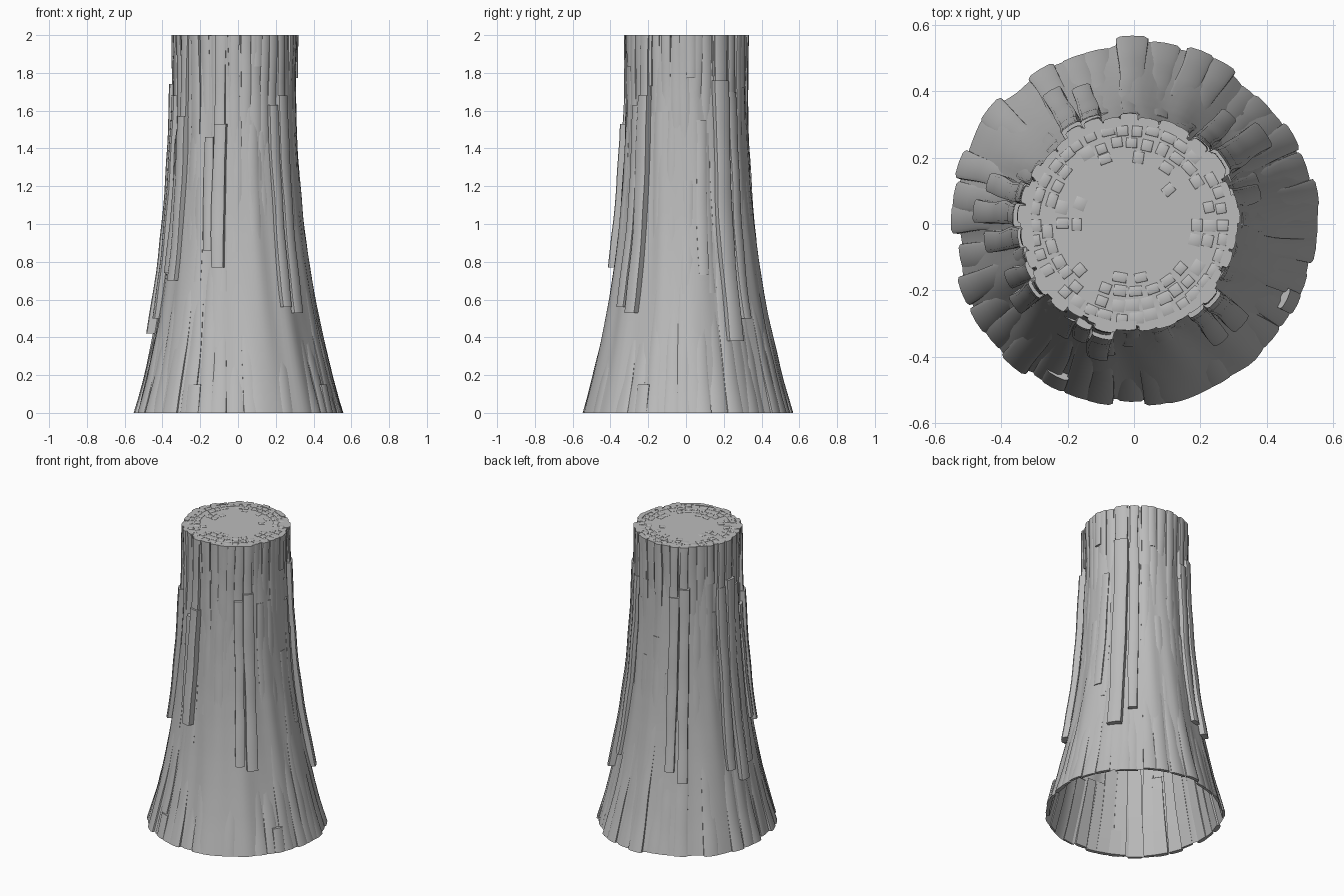
import bpy, bmesh, math, random
from math import sin, cos, radians, pi

cube = bpy.data.objects.get("Cube")
if cube:
    bpy.data.objects.remove(cube, do_unlink=True)
random.seed(7)
rnd = random.uniform

grey = bpy.data.materials.new("bark_grey")
grey.use_nodes = True
colour = (0.5, 0.5, 0.5, 1)
grey.diffuse_color = colour
grey.node_tree.nodes["Principled BSDF"].inputs["Base Color"].default_value = colour

# Flared trunk profile: (height, radius)
PROFILE = [(0, .54), (.2, .49), (.4, .447), (.6, .41), (.8, .38), (1, .356),
           (1.2, .339), (1.4, .326), (1.7, .313), (2, .31)]


def radius(z):
    for (z0, r0), (z1, r1) in zip(PROFILE, PROFILE[1:]):
        if z <= z1:
            return r0 + (r1 - r0) * (z - z0) / (z1 - z0)
    return PROFILE[-1][1]


def surface(a, z):
    """Trunk radius with the gentle lumps that fade upwards."""
    k = max(0, 1 - z / 1.3)
    return (radius(z) + (.003 + .007 * k) * sin(5 * a + 1)
            + (.002 + .005 * k) * sin(13 * a) + .002 * sin(21 * a + 3 * z))


def point(bm, a, r, side, z):
    """Vertex at direction a, distance r and sideways shift; the trunk leans slightly."""
    lean = -.014 * min(1, z)
    return bm.verts.new((r * cos(a) - side * sin(a) + lean, r * sin(a) + side * cos(a), z))


def finish(bm, name, angle=30):
    bmesh.ops.recalc_face_normals(bm, faces=bm.faces)
    mesh = bpy.data.meshes.new(name)
    bm.to_mesh(mesh)
    bm.free()
    mesh.materials.append(grey)
    ob = bpy.data.objects.new(name, mesh)
    bpy.context.collection.objects.link(ob)
    bpy.ops.object.select_all(action='DESELECT')
    ob.select_set(True)
    bpy.context.view_layer.objects.active = ob
    bpy.ops.object.shade_smooth_by_angle(angle=radians(angle))


def bridge(bm, a, b):
    n = len(a)
    for i in range(n):
        bm.faces.new((a[i], a[(i + 1) % n], b[(i + 1) % n], b[i]))


def plank(bm, deg, z0, z1, width, low, high, fan=False, depth=.012):
    """Bark strip hugging the trunk; low and high are how far its ends stand proud."""
    a = radians(deg)
    steps = max(3, int((z1 - z0) / .08))
    phase, loops = rnd(0, 6), []
    for i in range(steps + 1):
        t = i / steps
        z = z0 + (z1 - z0) * t
        r = surface(a, z)
        w = width * (r / .33 if fan else 1) / 2 + .002 * sin(9 * z + phase)
        out = low + (high - low) * t + .0015 * sin(17 * z + phase)
        wave = .003 * sin(6 * z + phase)
        c = w * .25
        section = [(-depth, -w), (out - c * .6, -w), (out, -w + c), (out + .002, 0),
                   (out, w - c), (out - c * .6, w), (-depth, w)]
        loops.append([point(bm, a, r + o, s + wave, z) for o, s in section])
    for lo, hi in zip(loops, loops[1:]):
        bridge(bm, lo, hi)
    bm.faces.new(loops[0])
    bm.faces.new(loops[-1])


# Trunk shell, open underneath, with a flat sawn top
bm = bmesh.new()
SEG = 120
rings = []
for i in range(33):
    z = 1.997 * i / 32
    rings.append([point(bm, a, surface(a, z), 0, z) for a in (2 * pi * k / SEG for k in range(SEG))])
for lo, hi in zip(rings, rings[1:]):
    bridge(bm, lo, hi)
bm.faces.new(rings[-1])
finish(bm, "trunk")

# Root bark: strips that sink into the trunk as they rise
bm = bmesh.new()
for i in range(36):
    deg = i * 10 + rnd(-2, 2)
    smooth_zone = 278 < deg < 318 or 128 < deg < 155
    if smooth_zone and i % 2:
        continue
    proud = rnd(.001, .005) if smooth_zone else rnd(.004, .016)
    plank(bm, deg, 0, rnd(.4, .95), rnd(.05, .058), proud, -.006, True, .01)
for deg in (243, 334):
    plank(bm, deg, 0, .15, .045, .016, .018, True, .01)
finish(bm, "root_bark")

# Loose slats: (direction, bottom, top, proud, width)
SLATS = [(246, .86, 1.46, .02, .05), (256, .77, 1.53, .037, .066), (318, .53, 1.68, .035, .066),
         (308, .56, 1.63, .024, .055), (34, .38, 1.76, .034, .085), (48, .5, 1.7, .026, .06),
         (14, .73, 1.55, .006, .055), (121, .46, 1.72, .035, .062), (110, .52, 1.66, .027, .06),
         (175, .42, 1.74, .036, .066), (164, .5, 1.7, .026, .06), (187, .5, 1.68, .03, .062),
         (215, .7, 1.57, .034, .062), (205, .74, 1.5, .016, .055)]
bm = bmesh.new()
for deg, z0, z1, proud, width in SLATS:
    plank(bm, deg, z0, z1, width, proud, proud)
finish(bm, "loose_slats")

# Crown bark: close strips around the sawn end, standing out further above the big slats
bm = bmesh.new()
for i in range(36):
    plank(bm, i * 10 + rnd(-1.5, 1.5), rnd(1.2, 1.68), 2, rnd(.052, .058), -.004, rnd(.006, .017))
for deg, z0, z1, proud, width in SLATS:
    if proud > .025:
        plank(bm, deg, z1 - .1, 2, width * .85, .022, .025)
for i in range(10):
    plank(bm, i * 36 + rnd(-8, 8), rnd(1.72, 1.9), 2, .045, .012, .018)
finish(bm, "crown_bark")

# Middle bark: faint strips almost level with the trunk
bm = bmesh.new()
for i in range(24):
    z = rnd(.6, 1)
    plank(bm, i * 15 + rnd(-4, 4), z, z + rnd(.5, .9), .055, -.003, .002, True)
finish(bm, "middle_bark")

# End grain: low square blocks scattered in rings on the sawn top
bm = bmesh.new()
for ring, count, chance in ((.285, 38, .95), (.245, 33, .8), (.205, 26, .45), (.16, 18, .2)):
    for k in range(count):
        if random.random() > chance:
            continue
        a = 2 * pi * (k + rnd(-.12, .12)) / count
        r, w, d = ring + rnd(-.005, .005), rnd(.015, .021), rnd(.014, .018)
        loops = [[point(bm, a, r + o * s, q * s, z)
                  for o, q in ((-d, -w), (d, -w), (d, w), (-d, w))]
                 for z, s in ((1.99, 1), (1.998, 1), (2, .8))]
        bridge(bm, loops[0], loops[1])
        bridge(bm, loops[1], loops[2])
        bm.faces.new(loops[0])
        bm.faces.new(loops[2])
finish(bm, "end_grain", 60)
